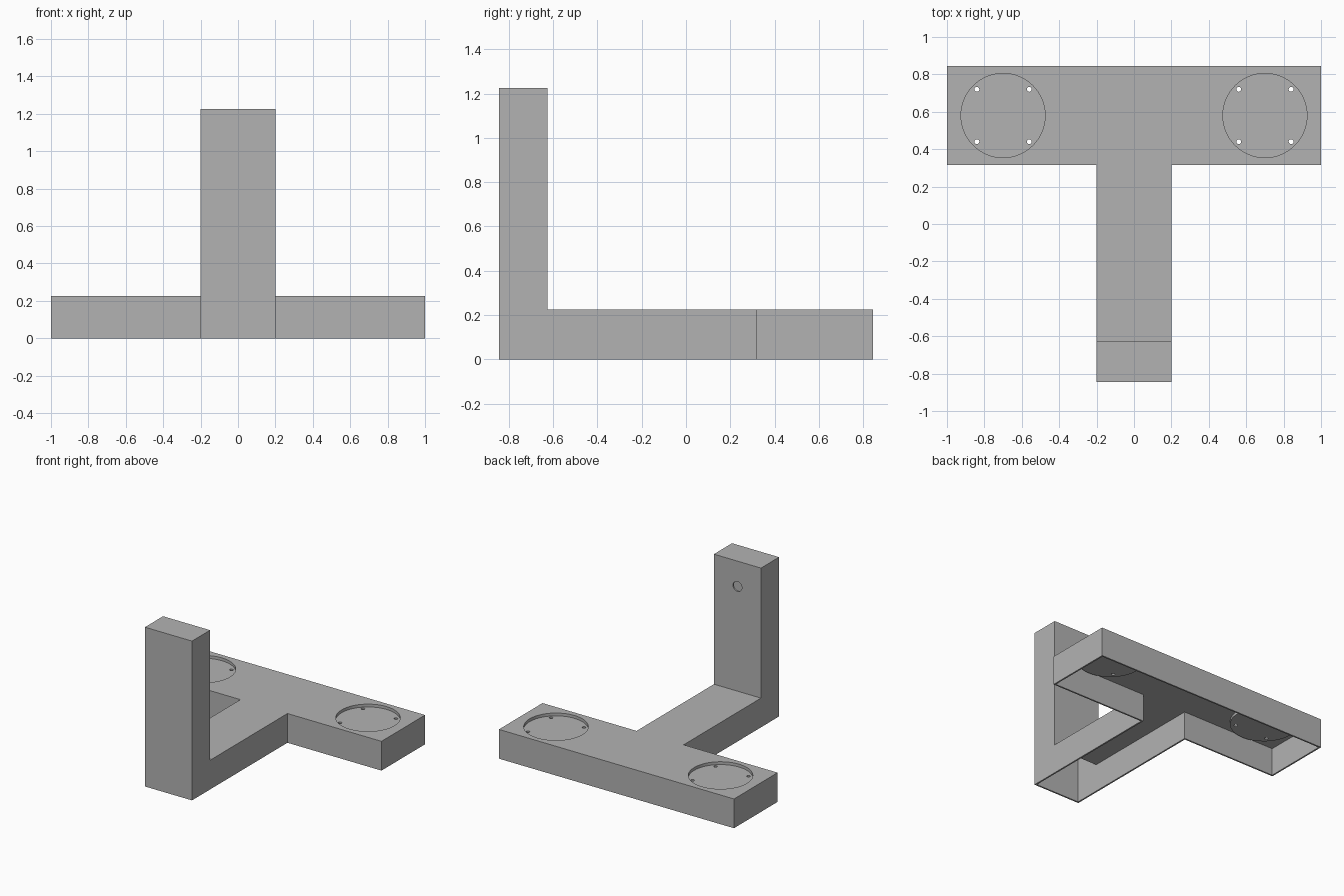
import bpy, bmesh
from math import pi, radians
from mathutils import Matrix, Vector

if "Cube" in bpy.data.objects:
    bpy.data.objects.remove(bpy.data.objects["Cube"])

# Main dimensions
WALL = 0.012
BASE_TOP, POST_TOP = 0.225, 1.225
BAR_X, ARM_X = 1.0, 0.2
BAR_BACK, BAR_FRONT = 0.845, 0.315
POST_BACK, POST_FRONT = -0.625, -0.845
PAD_X, PAD_Y, PAD_R, PAD_DEPTH = 0.7, 0.58, 0.225, 0.022

grey = bpy.data.materials.new("mid_grey")
grey.use_nodes = True
color = (0.45, 0.45, 0.45, 1)
grey.diffuse_color = color
grey.node_tree.nodes["Principled BSDF"].inputs["Base Color"].default_value = color


def to_object(bm, name):
    bmesh.ops.recalc_face_normals(bm, faces=bm.faces)
    mesh = bpy.data.meshes.new(name)
    bm.to_mesh(mesh)
    bm.free()
    mesh.materials.append(grey)
    obj = bpy.data.objects.new(name, mesh)
    bpy.context.collection.objects.link(obj)
    return obj


def bracket(name, t, bottom):
    """T-shaped base with an upright post, shrunk inward by t."""
    x, a = BAR_X - t, ARM_X - t
    back, front = BAR_BACK - t, BAR_FRONT + t
    pb, pf = POST_BACK - t, POST_FRONT + t
    bm = bmesh.new()

    def prism(points, top):
        low = [bm.verts.new((px, py, bottom)) for px, py in points]
        high = [bm.verts.new((px, py, top)) for px, py in points]
        bm.faces.new(low[::-1])
        bm.faces.new(high)
        for i in range(len(points)):
            j = (i + 1) % len(points)
            bm.faces.new((low[i], low[j], high[j], high[i]))

    half = [(a, pf), (a, front), (x, front), (x, back)]
    prism(half + [(-px, py) for px, py in half[::-1]], BASE_TOP - t)
    base = to_object(bm, name)
    bm = bmesh.new()
    prism([(-a, pf), (a, pf), (a, pb), (-a, pb)], POST_TOP - t)
    combine(base, to_object(bm, "post_block"), 'UNION')
    return base


def cylinder(name, center, radius, depth, sides=64, along_y=False):
    bm = bmesh.new()
    turn = Matrix.Rotation(pi / 2 if along_y else 0, 4, 'X')
    bmesh.ops.create_cone(bm, cap_ends=True, segments=sides, radius1=radius,
                          radius2=radius, depth=depth,
                          matrix=Matrix.Translation(Vector(center)) @ turn)
    return to_object(bm, name)


def combine(target, tool, operation):
    """Apply a boolean and discard the tool."""
    bpy.ops.object.select_all(action='DESELECT')
    bpy.context.view_layer.objects.active = target
    target.select_set(True)
    mod = target.modifiers.new("boolean", 'BOOLEAN')
    mod.operation, mod.solver, mod.object = operation, 'EXACT', tool
    bpy.ops.object.modifier_apply(modifier=mod.name)
    bpy.data.objects.remove(tool)


# Hollow bracket, open underneath
body = bracket("bracket_shell", 0, 0)
combine(body, bracket("hollow", WALL, -0.1), 'DIFFERENCE')

# Round recessed trays with four screw holes each
floor = BASE_TOP - PAD_DEPTH
for side in (-1, 1):
    x = side * PAD_X
    low, high = floor - WALL, BASE_TOP - WALL / 2
    combine(body, cylinder("tray", (x, PAD_Y, (low + high) / 2),
                           PAD_R + WALL, high - low), 'UNION')
    combine(body, cylinder("recess", (x, PAD_Y, floor + 0.1), PAD_R, 0.2),
            'DIFFERENCE')
    for dx in (-0.14, 0.14):
        for dy in (-0.14, 0.14):
            combine(body, cylinder("screw_hole", (x + dx, PAD_Y + dy, floor),
                                   0.013, 0.1, 24), 'DIFFERENCE')

# Mounting hole in the rear wall of the post
combine(body, cylinder("post_hole", (0, POST_BACK, 1.03), 0.038, 0.1, 32, True),
        'DIFFERENCE')

bpy.ops.object.shade_smooth_by_angle(angle=radians(30))
